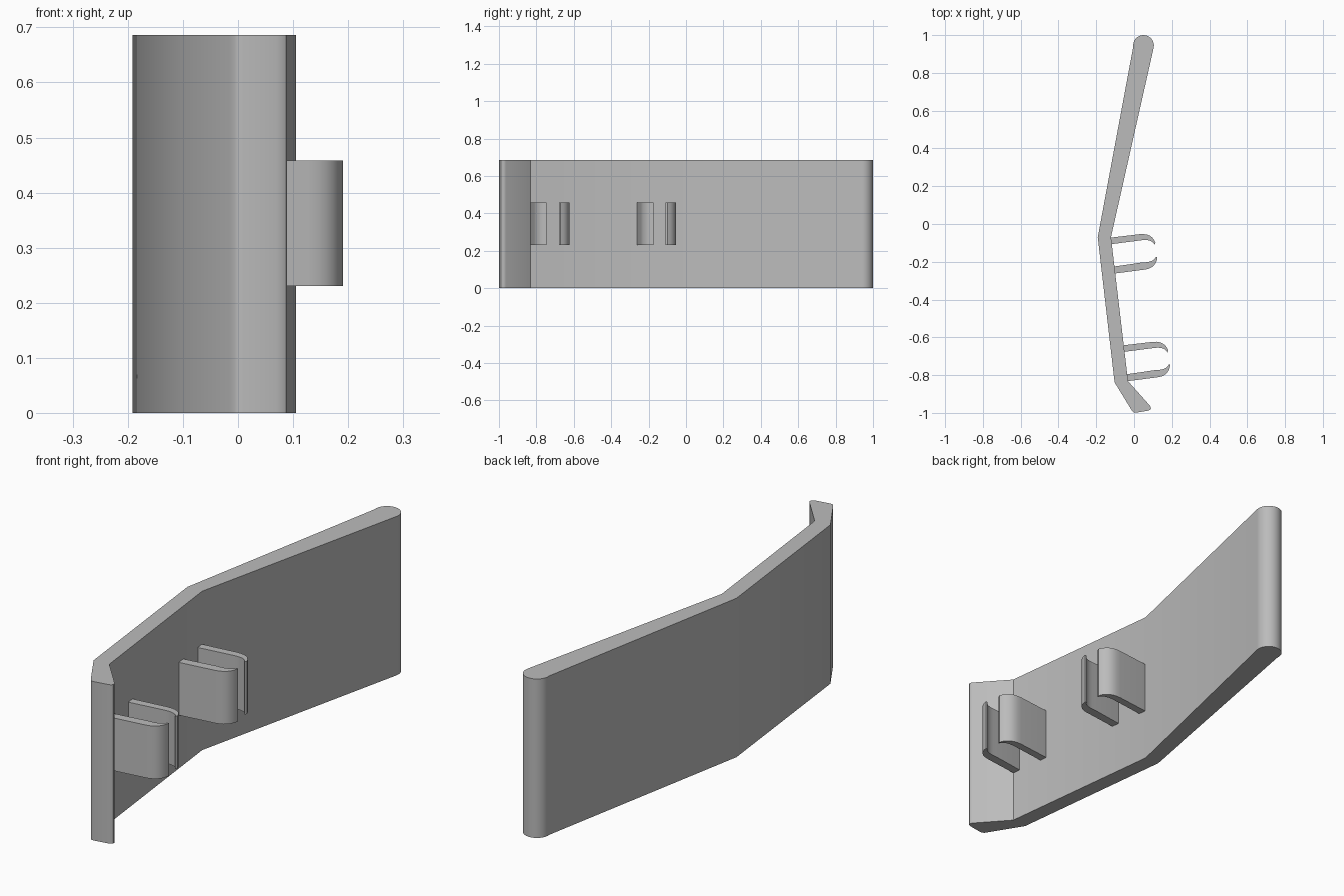
import bpy, bmesh, math

if "Cube" in bpy.data.objects:
    bpy.data.objects.remove(bpy.data.objects["Cube"])

grey = bpy.data.materials.new("plain_grey")
grey.diffuse_color = (0.5, 0.5, 0.5, 1)
grey.use_nodes = True
grey.node_tree.nodes["Principled BSDF"].inputs["Base Color"].default_value = grey.diffuse_color


def prism(name, outline, z0, z1):
    """Extrude a plan outline between two heights, smooth on the rounded ends."""
    bm = bmesh.new()
    face = bm.faces.new([bm.verts.new((x, y, z0)) for x, y in outline])
    new = bmesh.ops.extrude_face_region(bm, geom=[face])["geom"]
    bmesh.ops.translate(bm, vec=(0, 0, z1 - z0),
                        verts=[g for g in new if isinstance(g, bmesh.types.BMVert)])
    bmesh.ops.recalc_face_normals(bm, faces=bm.faces)
    mesh = bpy.data.meshes.new(name)
    bm.to_mesh(mesh)
    bm.free()
    mesh.materials.append(grey)
    ob = bpy.data.objects.new(name, mesh)
    bpy.context.collection.objects.link(ob)
    bpy.context.view_layer.objects.active = ob
    ob.select_set(True)
    bpy.ops.object.shade_smooth_by_angle(angle=math.radians(28))
    ob.select_set(False)


def curve(a, b, c, n=6):
    """Points on a quadratic arc from a to c, pulled towards b."""
    return [tuple((1 - t) ** 2 * p + 2 * t * (1 - t) * q + t * t * r
                  for p, q, r in zip(a, b, c))
            for t in (i / n for i in range(n + 1))]


# Bent plate: rounded far end, two bends, short angled foot
round_end = [(0.05 + 0.055 * math.cos(a), 0.945 + 0.055 * math.sin(a))
             for a in (math.radians(-12 + 200 * i / 16) for i in range(17))]
foot_tip = (curve((-0.015, -0.982), (-0.006, -1.0), (0.008, -0.999), 3)
            + curve((0.07, -0.989), (0.098, -0.984), (0.085, -0.963), 5))
plate = round_end + [(-0.192, -0.07), (-0.103, -0.838)] + foot_tip \
    + [(-0.032, -0.832), (-0.122, -0.07)]
prism("bent_plate", plate, 0, 0.686)

# Hooked clip jaws; each root is sunk slightly into the plate
back_jaw = ([(-0.13, -0.108), (-0.13, -0.073)]
            + curve((0.03, -0.054), (0.095, -0.047), (0.113, -0.1))
            + curve((0.108, -0.11), (0.095, -0.079), (0.04, -0.086)))
front_jaw = ([(-0.11, -0.263), (-0.11, -0.226)]
             + curve((0.04, -0.204), (0.105, -0.203), (0.115, -0.175))
             + curve((0.123, -0.175), (0.118, -0.232), (0.06, -0.241)))

# The same pair of jaws sits at two places along the plate
for place, dx, dy in (("middle", 0, 0), ("near", 0.068, -0.57)):
    for part, jaw in (("back_jaw", back_jaw), ("front_jaw", front_jaw)):
        prism(f"{place}_clip_{part}", [(x + dx, y + dy) for x, y in jaw], 0.23, 0.458)
